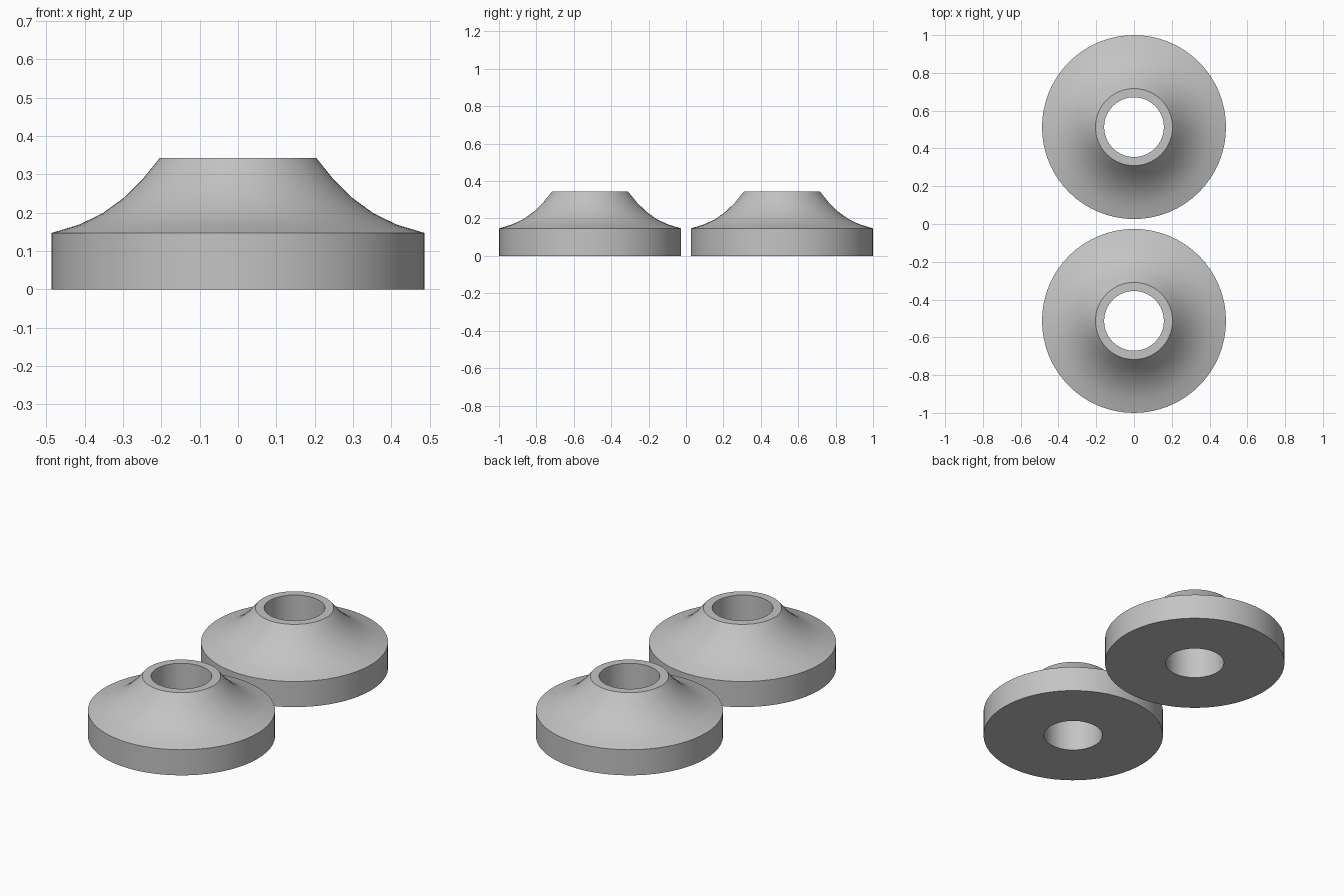
import bpy, bmesh, math

if "Cube" in bpy.data.objects:
    bpy.data.objects.remove(bpy.data.objects["Cube"])

SEGMENTS = 64
OFFSET = 0.513  # distance of each ring's axis from the centre

grey = bpy.data.materials.new("plain grey")
grey.diffuse_color = (0.55, 0.55, 0.55, 1)
grey.use_nodes = True
grey.node_tree.nodes["Principled BSDF"].inputs["Base Color"].default_value = grey.diffuse_color

# Closed cross-section (radius, height): bore, base, rim wall, concave flare, top lip
PROFILE = [(0.158, 0), (0.487, 0), (0.487, 0.147), (0.414, 0.169),
           (0.354, 0.198), (0.299, 0.238), (0.25, 0.286), (0.204, 0.343),
           (0.158, 0.343)]


def flared_ring(name, y):
    """Turn the cross-section around a vertical axis."""
    bm = bmesh.new()
    rings = []
    for r, z in PROFILE:
        rings.append([bm.verts.new((r * math.cos(a), r * math.sin(a), z))
                      for a in (2 * math.pi * i / SEGMENTS for i in range(SEGMENTS))])
    for k, lower in enumerate(rings):
        upper = rings[(k + 1) % len(rings)]
        for i in range(SEGMENTS):
            j = (i + 1) % SEGMENTS
            bm.faces.new((lower[i], lower[j], upper[j], upper[i]))
    bmesh.ops.recalc_face_normals(bm, faces=bm.faces)
    mesh = bpy.data.meshes.new(name)
    bm.to_mesh(mesh)
    bm.free()
    mesh.materials.append(grey)
    obj = bpy.data.objects.new(name, mesh)
    obj.location.y = y
    bpy.context.collection.objects.link(obj)
    # Smooth the curved surfaces, keep the rims crisp
    bpy.ops.object.select_all(action='DESELECT')
    obj.select_set(True)
    bpy.context.view_layer.objects.active = obj
    bpy.ops.object.shade_smooth_by_angle(angle=math.radians(30))


flared_ring("front_flared_ring", -OFFSET)
flared_ring("back_flared_ring", OFFSET)
